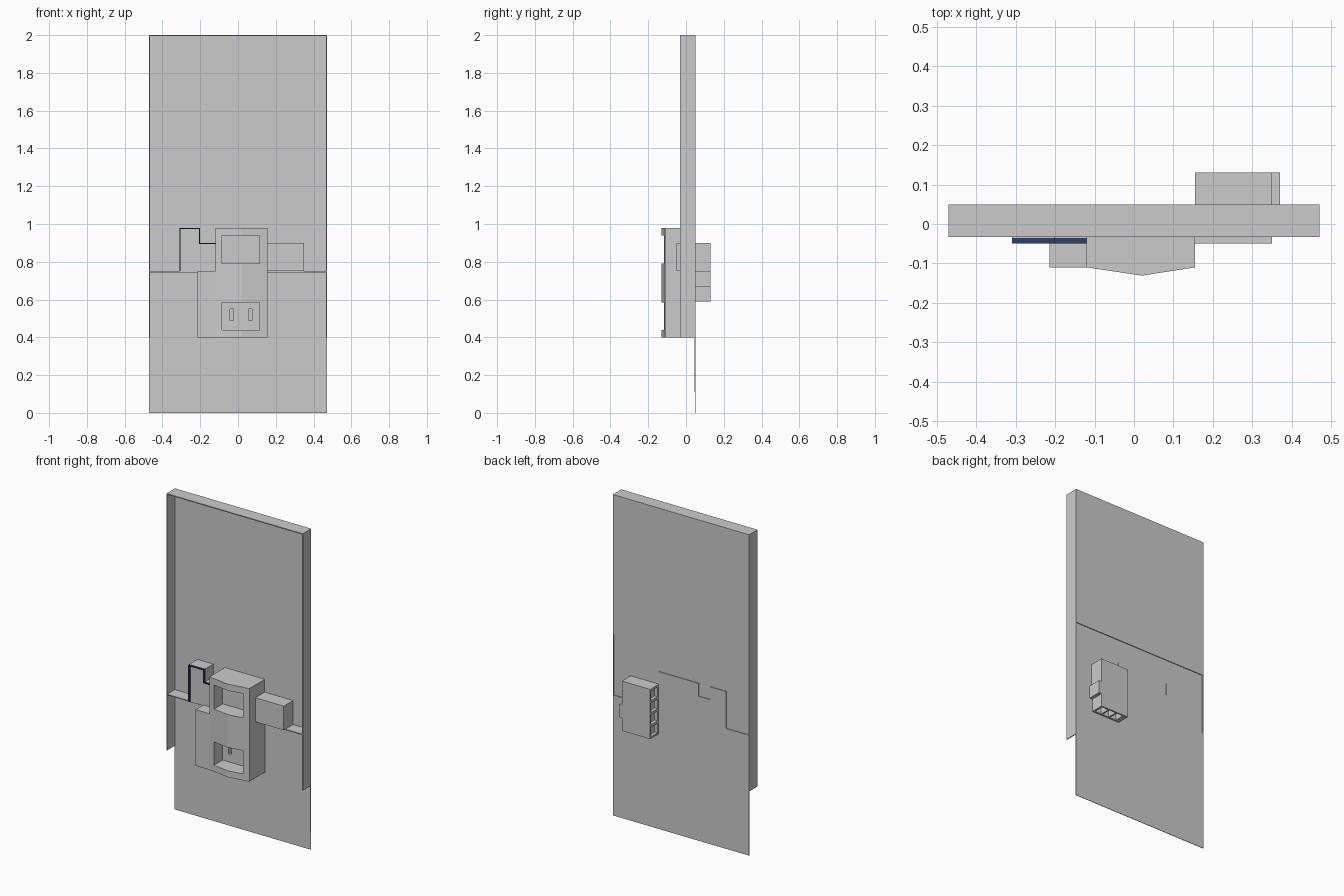
import bpy, bmesh

if "Cube" in bpy.data.objects:
    bpy.data.objects.remove(bpy.data.objects["Cube"])


def prism(name, pts, a, b, axis='Y'):
    """Extrude an outline: axis Y takes (x,z) points, axis Z takes (x,y) points."""
    place = (lambda p, t: (p[0], t, p[1])) if axis == 'Y' else (lambda p, t: (p[0], p[1], t))
    bm = bmesh.new()
    lo = [bm.verts.new(place(p, a)) for p in pts]
    hi = [bm.verts.new(place(p, b)) for p in pts]
    bm.faces.new(lo)
    bm.faces.new(hi)
    n = len(pts)
    for i in range(n):
        j = (i + 1) % n
        bm.faces.new((lo[i], lo[j], hi[j], hi[i]))
    bmesh.ops.recalc_face_normals(bm, faces=bm.faces)
    me = bpy.data.meshes.new(name)
    bm.to_mesh(me)
    bm.free()
    ob = bpy.data.objects.new(name, me)
    bpy.context.collection.objects.link(ob)
    return ob


def box(name, x, y, z):
    return prism(name, [(x[0], z[0]), (x[1], z[0]), (x[1], z[1]), (x[0], z[1])], *y)


def cut(target, *size):
    """Subtract a box from the target."""
    c = box(target.name + "_cutter", *size)
    c.hide_render = True
    c.hide_viewport = True
    m = target.modifiers.new("cut", 'BOOLEAN')
    m.operation = 'DIFFERENCE'
    m.solver = 'EXACT'
    m.object = c


W = 0.47

# Shallow tray: upper back, recessed middle band, sides and top
box("upper_back_panel", (-W, W), (0.042, 0.05), (1.13, 2.0))
box("middle_back_panel", (-W, W), (0.042, 0.045), (0.74, 1.13))
box("top_panel", (-W, W), (-0.033, 0.05), (1.994, 2.0))
for side, s in (("left", -1), ("right", 1)):
    box(side + "_side_panel", sorted((s * W, s * (W - 0.005))), (-0.033, 0.05), (0.4, 2.0))

# Lower back panel with stepped upper edge
lower = prism("lower_back_panel", [
    (-W, 0.11), (W, 0.11), (W, 0.75), (0.35, 0.75), (0.35, 0.9), (0.155, 0.9),
    (0.155, 0.98), (-0.12, 0.98), (-0.12, 0.9), (-0.2, 0.9), (-0.2, 0.98),
    (-0.31, 0.98), (-0.31, 0.75), (-W, 0.75)], 0.045, 0.05)
cut(lower, (0.29, 0.31), (0.03, 0.06), (0.70, 0.73))
box("bottom_strip", (-W, W), (0.047, 0.05), (0, 0.11))

# Ledges either side of the housing
box("left_ledge", (-W, -0.12), (-0.033, 0.05), (0.744, 0.75))
box("right_ledge", (0.155, W), (-0.033, 0.05), (0.744, 0.75))

# Stepped left box with dark rim
step = [(-0.31, 0.75), (-0.12, 0.75), (-0.12, 0.9), (-0.2, 0.9), (-0.2, 0.98), (-0.31, 0.98)]
prism("left_box", step, -0.035, 0.045)
navy = bpy.data.materials.new("navy")
navy.diffuse_color = (0.03, 0.05, 0.12, 1)
navy.use_nodes = True
navy.node_tree.nodes["Principled BSDF"].inputs["Base Color"].default_value = navy.diffuse_color
t = 0.006
for i, (x, z) in enumerate([((-0.31, -0.31 + t), (0.75, 0.98)),
                            ((-0.31, -0.2), (0.98 - t, 0.98)),
                            ((-0.2 - t, -0.2), (0.9 - t, 0.98)),
                            ((-0.2, -0.12), (0.9 - t, 0.9))]):
    box(f"left_box_rim_{i}", x, (-0.05, -0.035), z).data.materials.append(navy)

# Right box
box("right_box", (0.155, 0.35), (-0.05, 0.045), (0.75, 0.9))

# Central housing with ridged front, two windows and two slots
body = prism("central_housing", [(-0.12, 0.045), (-0.12, -0.11), (0.02, -0.131),
                                 (0.155, -0.11), (0.155, 0.045)], 0.4, 0.98, 'Z')
for z in ((0.79, 0.94), (0.44, 0.585)):
    cut(body, (-0.085, 0.115), (-0.2, -0.03), z)
for x in (-0.033, 0.065):
    cut(body, (x - 0.01, x + 0.01), (-0.06, 0.0), (0.49, 0.55))
box("housing_side_block", (-0.215, -0.12), (-0.11, 0.045), (0.4, 0.75))

# Rear box with side and bottom openings and a tab
rear = box("rear_box", (0.155, 0.35), (0.05, 0.131), (0.59, 0.9))
for i in range(4):
    z = 0.602 + i * 0.075
    cut(rear, (0.1, 0.175), (0.06, 0.122), (z, z + 0.06))
for i in range(3):
    x = 0.185 + i * 0.054
    cut(rear, (x, x + 0.045), (0.06, 0.122), (0.5, 0.63))
box("rear_tab", (0.35, 0.37), (0.05, 0.131), (0.67, 0.75))
